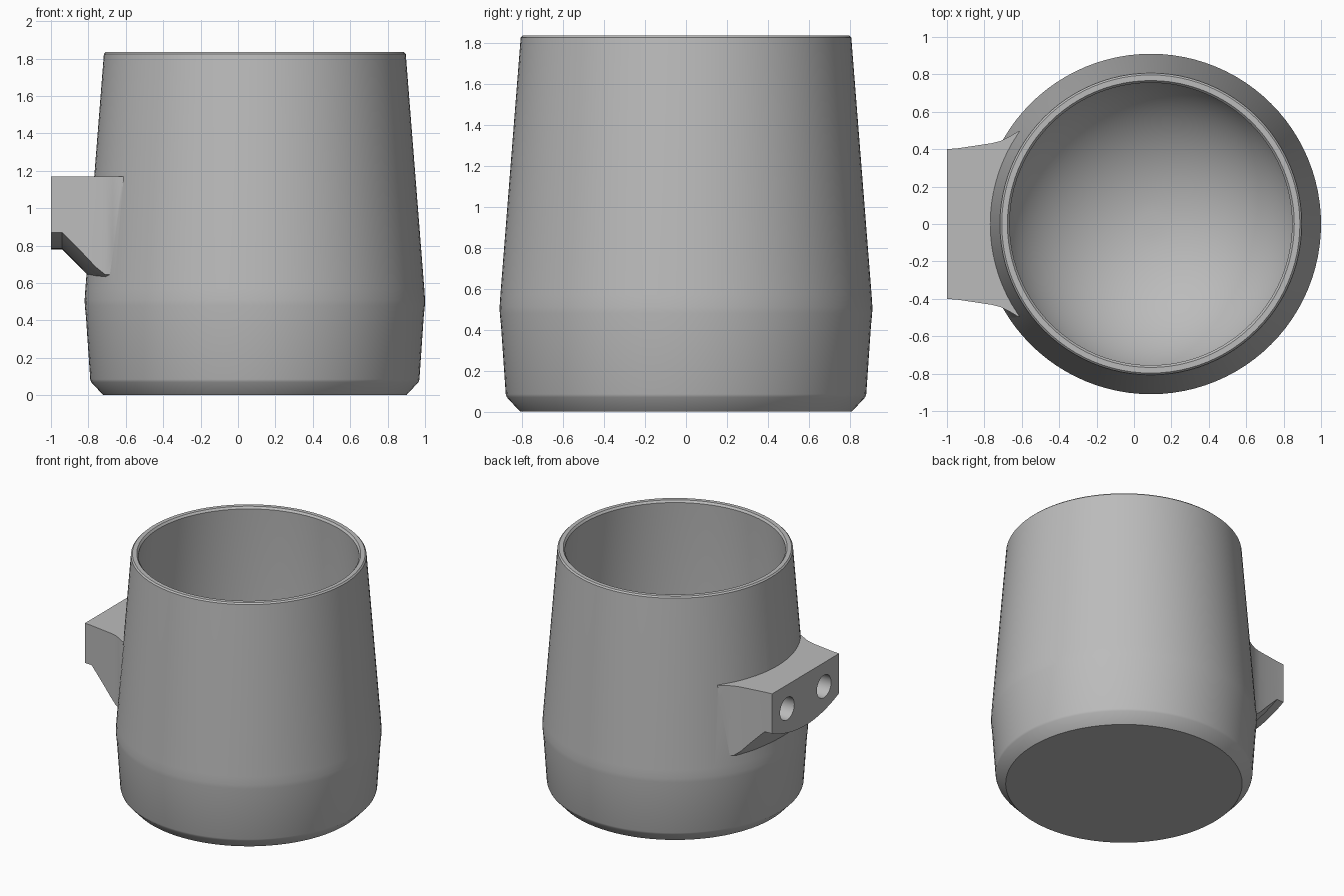
import bpy, bmesh, math

cube = bpy.data.objects.get("Cube")
if cube:
    bpy.data.objects.remove(cube, do_unlink=True)

CX = 0.09      # axis of the cup
SEG = 96

grey = bpy.data.materials.new("plain_grey")
grey.use_nodes = True
grey.diffuse_color = (0.5, 0.5, 0.5, 1)
grey.node_tree.nodes["Principled BSDF"].inputs["Base Color"].default_value = (0.5, 0.5, 0.5, 1)


def finish(name, bm):
    bmesh.ops.recalc_face_normals(bm, faces=bm.faces)
    mesh = bpy.data.meshes.new(name)
    bm.to_mesh(mesh)
    bm.free()
    mesh.materials.append(grey)
    obj = bpy.data.objects.new(name, mesh)
    bpy.context.collection.objects.link(obj)
    return obj


def loft(name, rings):
    """Closed solid through rings of equal point count, capped at both ends."""
    bm = bmesh.new()
    loops = [[bm.verts.new(p) for p in ring] for ring in rings]
    for a, b in zip(loops, loops[1:]):
        for i in range(len(a)):
            j = (i + 1) % len(a)
            bm.faces.new((a[i], a[j], b[j], b[i]))
    bm.faces.new(loops[0])
    bm.faces.new(loops[-1])
    return finish(name, bm)


def circle(r, z):
    turn = [2 * math.pi * i / SEG for i in range(SEG)]
    return [(CX + r * math.cos(a), r * math.sin(a), z) for a in turn]


def combine(target, tool, operation):
    mod = target.modifiers.new(operation.lower(), "BOOLEAN")
    mod.operation = operation
    mod.solver = "EXACT"
    mod.object = tool
    bpy.context.view_layer.objects.active = target
    bpy.ops.object.modifier_apply(modifier=mod.name)
    bpy.data.objects.remove(tool, do_unlink=True)


# Outer shell: chamfered foot, soft belly, tapering wall, fine rim bevel
outer = [(0.81, 0), (0.875, 0.07), (0.88, 0.085), (0.903, 0.42), (0.909, 0.48),
         (0.91, 0.51), (0.906, 0.57), (0.807, 1.825), (0.797, 1.835)]
cup = loft("cup", [circle(r, z) for r, z in outer])

# Cavity: rounded bowl floor running up into the wall
bowl = []
for i in range(1, 21):
    a = math.pi / 2 * i / 20
    bowl.append((0.81 * math.sin(a), 0.8 - 0.7 * math.cos(a)))
cavity = loft("cavity_cutter", [circle(r, z) for r, z in
              bowl + [(0.755, 1.82), (0.767, 1.835), (0.767, 1.9)]])

# Mounting lug: flat top, bowed underside, sides flaring into the cup
def lug_ring(x, half, drop):
    ring = [(x, half, 1.17), (x, -half, 1.17)]
    for i in range(17):
        t = -1 + i / 8
        ring.append((x, half * t, 0.78 - drop + 0.09 * t * t))
    return ring


stations = [(-1, 0.4, 0), (-0.94, 0.405, 0), (-0.84, 0.42, 0.1), (-0.76, 0.432, 0.185),
            (-0.71, 0.445, 0.225), (-0.67, 0.465, 0.225), (-0.62, 0.495, 0.225),
            (-0.5, 0.5, 0.225)]
lug = loft("mounting_lug", [lug_ring(*s) for s in stations])

combine(cup, lug, "UNION")
combine(cup, cavity, "DIFFERENCE")

# Two blind screw holes in the lug face
for side in (-1, 1):
    hole = loft("hole_cutter", [
        [(x, side * 0.22 + 0.085 * math.cos(math.tau * i / 32),
          0.99 + 0.085 * math.sin(math.tau * i / 32)) for i in range(32)]
        for x in (-1.1, -0.78)])
    combine(cup, hole, "DIFFERENCE")

bpy.ops.object.select_all(action="DESELECT")
cup.select_set(True)
bpy.context.view_layer.objects.active = cup
bpy.ops.object.shade_smooth_by_angle(angle=math.radians(30))
